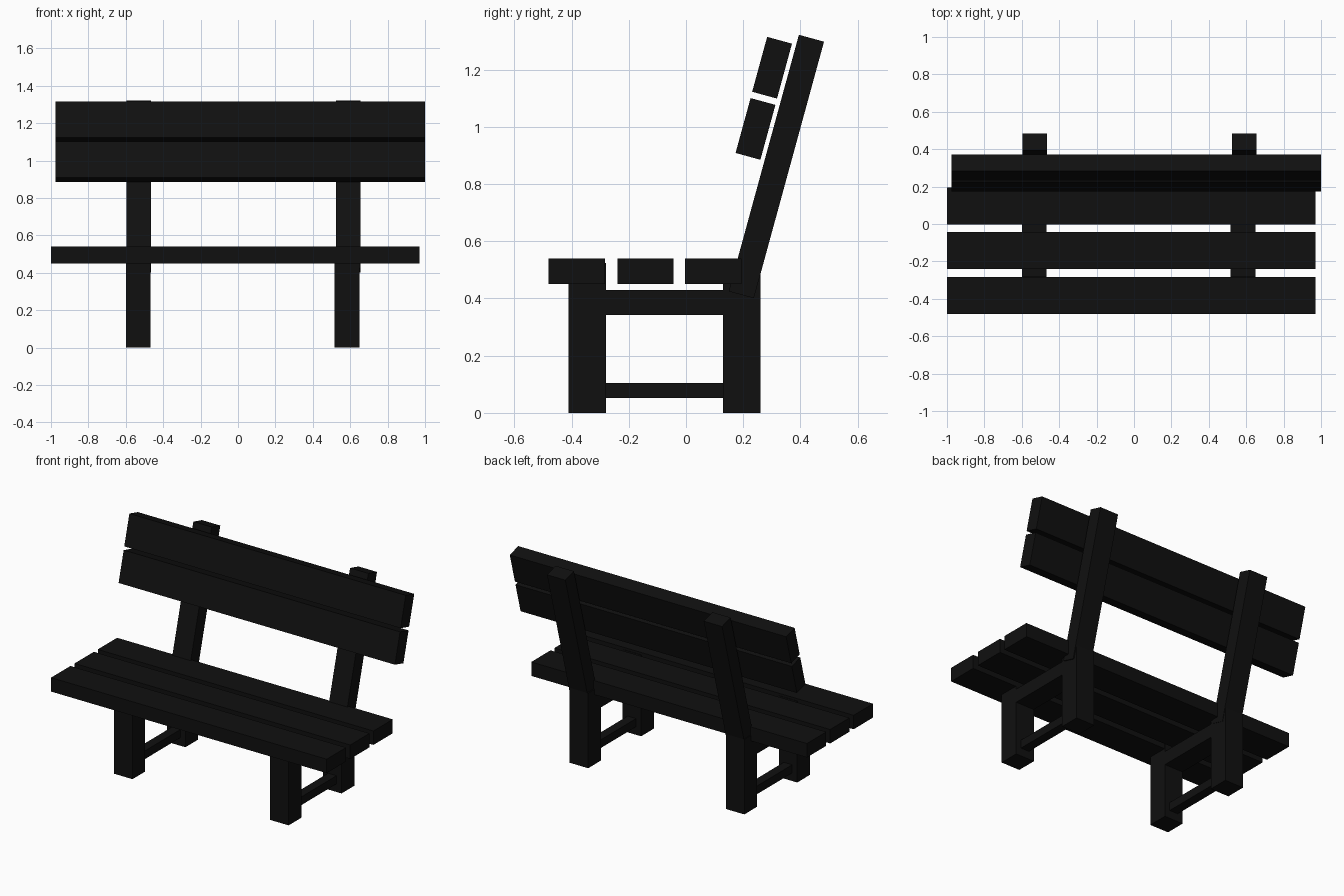
import bpy
from math import radians

if "Cube" in bpy.data.objects:
    bpy.data.objects.remove(bpy.data.objects["Cube"])

TILT = radians(-15.3)

paint = bpy.data.materials.new("black_paint")
paint.diffuse_color = (0.005, 0.005, 0.005, 1)
paint.use_nodes = True
paint.node_tree.nodes["Principled BSDF"].inputs["Base Color"].default_value = paint.diffuse_color


def box(name, center, size, tilt=0.0):
    bpy.ops.mesh.primitive_cube_add(size=1, location=center)
    o = bpy.context.object
    o.name = o.data.name = name
    o.scale = size
    bpy.ops.object.transform_apply(location=False, rotation=False, scale=True)
    o.rotation_euler.x = tilt
    o.data.materials.append(paint)
    return o


def span(name, x, y, z):
    """Box given by its (min, max) on each axis."""
    return box(name, [sum(r) / 2 for r in (x, y, z)], [r[1] - r[0] for r in (x, y, z)])


# Seat slats
for i, y in enumerate((-0.48, -0.24, -0.003)):
    span(f"seat_slat_{i + 1}", (-1.0, 0.97), (y, y + 0.197), (0.45, 0.54))

# Tilted backrest slats
for i, (y, z) in enumerate(((0.243, 0.993), (0.301, 1.207))):
    box(f"back_slat_{i + 1}", (0.0125, y, z), (1.975, 0.09, 0.199), TILT)

# Two side frames, each with legs, rails and a tilted back post
for side, cx, post_x in (("left", -0.533, -0.53), ("right", 0.583, 0.59)):
    x = (cx - 0.066, cx + 0.066)
    span(f"front_leg_{side}", x, (-0.41, -0.28), (0, 0.525))
    span(f"back_leg_{side}", x, (0.13, 0.26), (0, 0.485))
    span(f"seat_rail_{side}", x, (-0.29, 0.14), (0.343, 0.43))
    span(f"lower_rail_{side}", (cx - 0.03, cx + 0.03), (-0.29, 0.14), (0.052, 0.105))
    box(f"back_post_{side}", (post_x, 0.316, 0.8615), (0.131, 0.091, 0.93), TILT)
